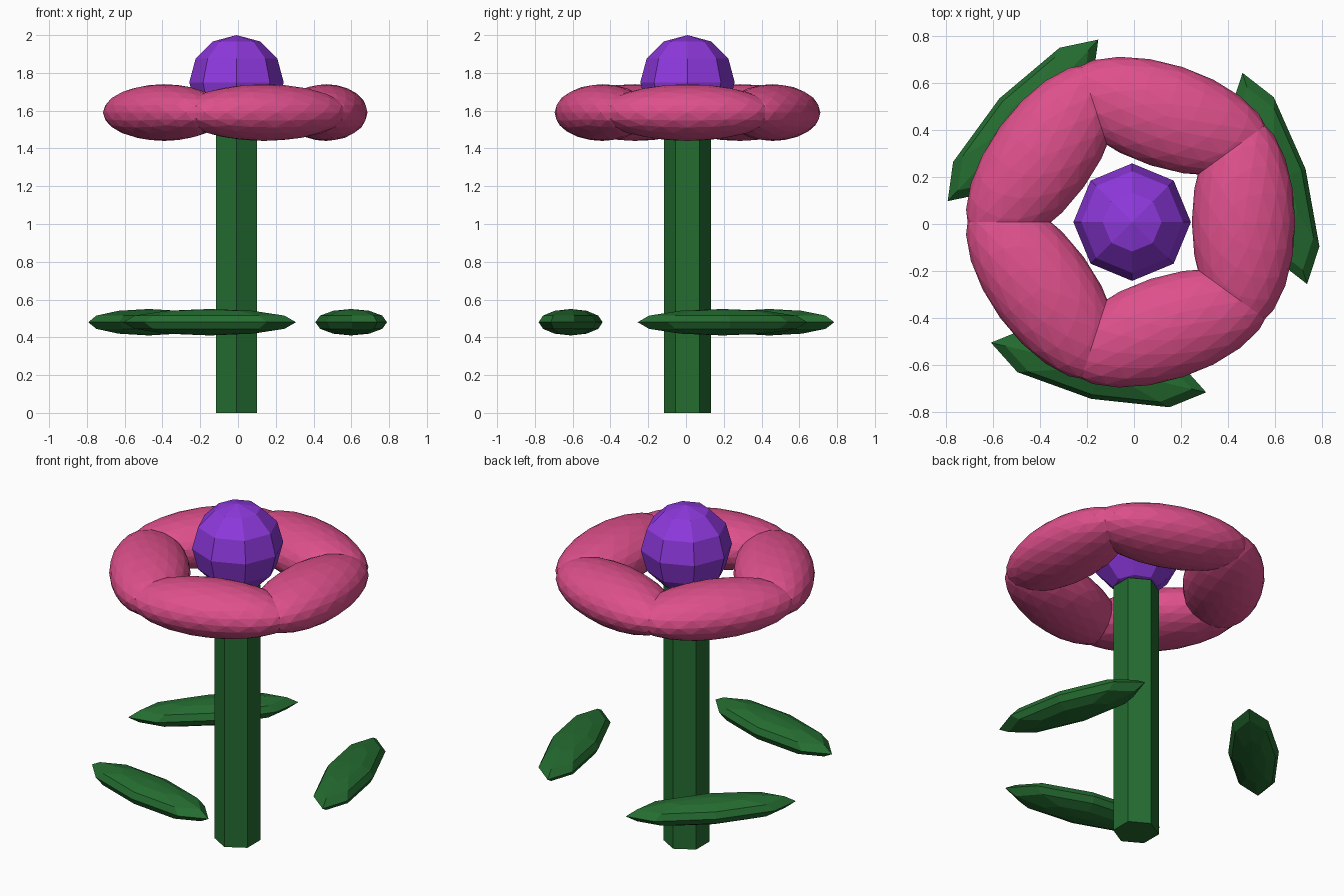
import bpy
from math import cos, sin, radians

cube = bpy.data.objects.get("Cube")
if cube:
    bpy.data.objects.remove(cube, do_unlink=True)

AXIS = (-0.008, 0.008)  # plan position of the stem


def material(name, color):
    mat = bpy.data.materials.new(name)
    mat.use_nodes = True
    mat.diffuse_color = color
    bsdf = next(n for n in mat.node_tree.nodes if n.type == 'BSDF_PRINCIPLED')
    bsdf.inputs["Base Color"].default_value = color
    bsdf.inputs["Roughness"].default_value = 0.8
    return mat


green = material("leaf green", (0.018, 0.15, 0.03, 1))
pink = material("petal pink", (0.73, 0.08, 0.26, 1))
purple = material("centre purple", (0.27, 0.04, 0.72, 1))


def finish(name, mat):
    obj = bpy.context.object
    obj.name = obj.data.name = name
    obj.data.materials.append(mat)
    bpy.ops.object.shade_flat()
    return obj


def ring(name, mat, count, start, distance, z, scale, add_primitive):
    """Place stretched primitives around the stem, long side along the ring."""
    for i in range(count):
        angle = radians(start + i * 360 / count)
        add_primitive()
        obj = finish(f"{name}_{i + 1}", mat)
        obj.location = (AXIS[0] + distance * cos(angle),
                        AXIS[1] + distance * sin(angle), z)
        obj.rotation_euler.z = angle
        obj.scale = scale


def faceted_ball():
    bpy.ops.mesh.primitive_ico_sphere_add(subdivisions=3, radius=1)


def coarse_ball():
    bpy.ops.mesh.primitive_uv_sphere_add(segments=8, ring_count=6, radius=1)


# Six-sided stem
STEM_TOP = 1.52
bpy.ops.mesh.primitive_cylinder_add(vertices=6, radius=0.125, depth=STEM_TOP,
                                    location=(*AXIS, STEM_TOP / 2))
finish("stem", green)

# Flower centre
coarse_ball()
centre = finish("flower_centre", purple)
centre.location = (*AXIS, 1.75)
centre.scale = (0.25, 0.25, 0.25)

# Five petals that run into each other, and three floating leaves
ring("petal", pink, 5, 0, 0.474, 1.59, (0.22, 0.46, 0.15), faceted_ball)
ring("leaf", green, 3, 17, 0.635, 0.48, (0.137, 0.47, 0.07), coarse_ball)
